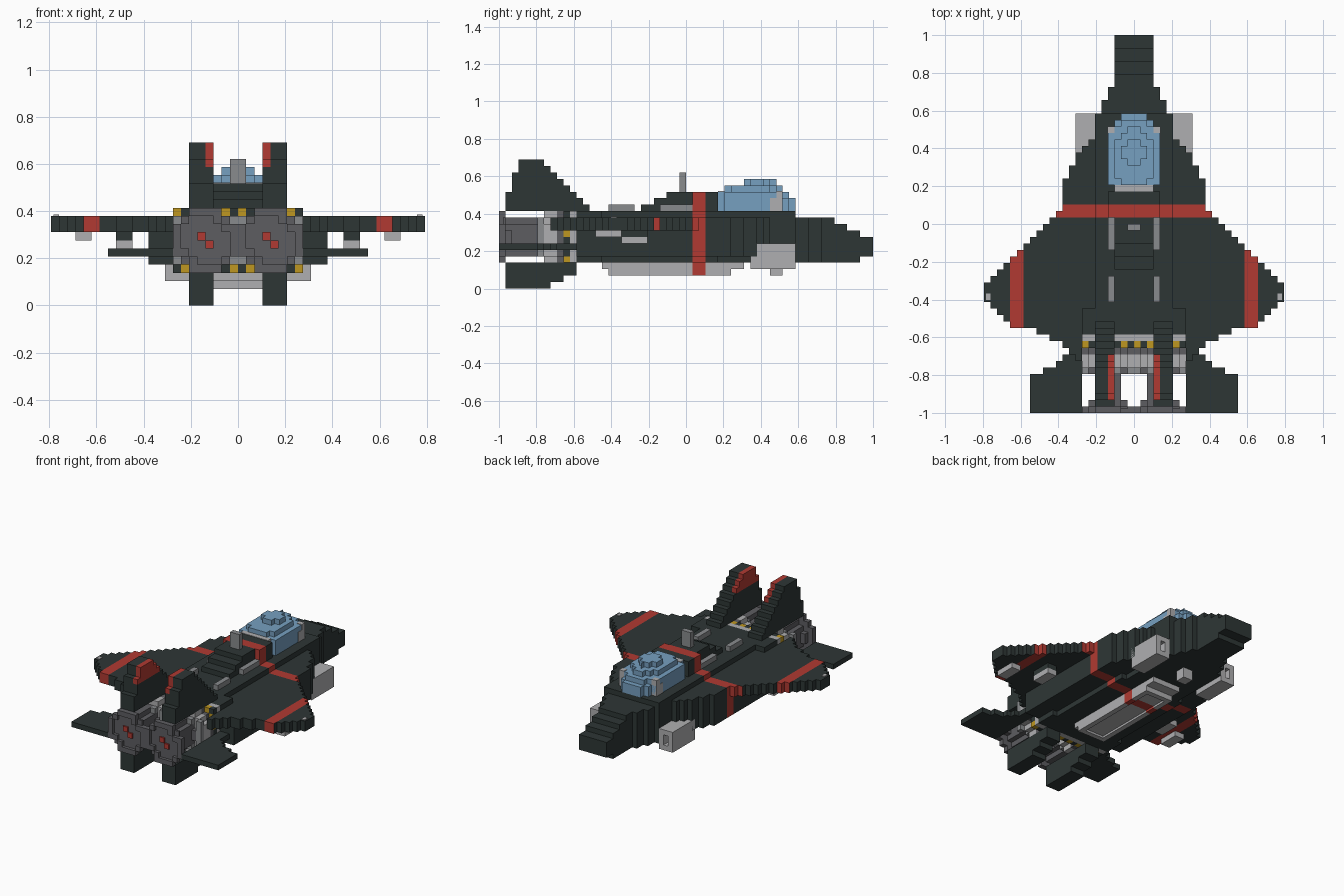
import bpy, bmesh
from mathutils import Matrix, Vector

if "Cube" in bpy.data.objects:
    bpy.data.objects.remove(bpy.data.objects["Cube"])

U = 2 / 58  # one block


def material(name, r, g, b):
    m = bpy.data.materials.new(name)
    m.use_nodes = True
    m.diffuse_color = (r, g, b, 1)
    m.node_tree.nodes["Principled BSDF"].inputs["Base Color"].default_value = (r, g, b, 1)
    return m


DARK = material("dark hull", .027, .037, .036)
RED = material("red stripe", .44, .042, .032)
BLUE = material("canopy blue", .18, .35, .53)
LIGHT = material("light grey", .43, .43, .44)
MID = material("mid grey", .25, .26, .27)
ENGINE = material("engine grey", .11, .11, .12)
YELLOW = material("hazard yellow", .52, .31, .015)


def blocks(name, boxes, mat, mirror=False, cuts=(), rule=None):
    """Join boxes (x0, x1, y0, y1, z0, z1) in block units; rule marks red faces."""
    bm = bmesh.new()
    boxes = list(boxes)
    if mirror:
        boxes += [(-b, -a, *rest) for a, b, *rest in boxes]
    for x0, x1, y0, y1, z0, z1 in boxes:
        place = Matrix.Translation(((x0 + x1) / 2, (y0 + y1) / 2, (z0 + z1) / 2))
        size = Matrix.Diagonal((x1 - x0, y1 - y0, z1 - z0, 1))
        bmesh.ops.create_cube(bm, size=1, matrix=place @ size)
    for axis, at in cuts:
        normal = Vector((0, 0, 0))
        normal[axis] = 1
        bmesh.ops.bisect_plane(bm, geom=bm.verts[:] + bm.edges[:] + bm.faces[:],
                               plane_co=normal * at, plane_no=normal)
    if rule:
        for f in bm.faces:
            f.material_index = int(rule(f.calc_center_median()))
    bmesh.ops.scale(bm, vec=(U, U, U), verts=bm.verts)
    mesh = bpy.data.meshes.new(name)
    bm.to_mesh(mesh)
    bm.free()
    mesh.materials.append(mat)
    mesh.materials.append(RED)
    ob = bpy.data.objects.new(name, mesh)
    bpy.context.collection.objects.link(ob)
    return ob


def octagon(cx, r, y0, y1, cz=8):
    """Three crossing boxes that make a stepped disc."""
    return [(cx - a, cx + a, y0, y1, cz - b, cz + b)
            for a, b in ((r, r - 2), (r - 1, r - 1), (r - 2, r))]


BAND = [(1, 1), (1, 3)]


def in_band(c):
    return 1 <= c.y <= 3


# Fuselage, with stepped shoulders and nose
hull = [(-6, 6, -17, 17, 4, 12), (-7, 7, -17, 5, 4, 11), (-8, 8, -17, -13, 4, 12)]
hull += [(-w, w, -17, y, 5, 11) for w, y in ((11, 7), (10, 9), (9, 11), (8, 12), (7, 13))]
blocks("fuselage", hull, DARK, cuts=BAND, rule=in_band)
blocks("nose", [(-5, 5, 17, 19, 4, 11), (-4, 4, 19, 21, 4, 11), (-3, 3, 21, 23, 4, 11),
                (-3, 3, 23, 25, 4, 10), (-3, 3, 25, 27, 4, 9), (-3, 3, 27, 29, 5, 8)], DARK)
blocks("spine", [(-3, 3, y, 5, z, z + 1) for y, z in ((-7, 12), (-5, 13), (-3, 14))]
       + [(-4, 4, 1, 5, 12, 15)], DARK, cuts=BAND, rule=in_band)

# Wings, one row of blocks at a time
trailing = [22, 21, 20, 19, 15, 13, 11, 10, 9]
rows = {y: min(23, 13 - y) for y in range(-12, 2)}
rows.update({-13 - i: w for i, w in enumerate(trailing)})
blocks("wings", [(8 if y < -17 else 6, w, y, y + 1, 9, 11) for y, w in rows.items()], DARK,
       mirror=True, cuts=BAND + [(0, s * x) for s in (1, -1) for x in (17, 19)],
       rule=lambda c: in_band(c) or 17 < abs(c.x) < 19)
blocks("wing_tip_lights", [(22, 22.7, -11.7, -10.7, 11, 11.15)], LIGHT, mirror=True)

# Tailplanes
blocks("tailplanes", [(8, 16, -29, -23, 6, 7), (8, 14, -23, -22, 6, 7), (8, 12, -22, -21, 6, 7),
                      (8, 11, -21, -20, 6, 7), (8, 10, -20, -17, 6, 7)], DARK, mirror=True)

# Tail fins with red inner tops, and ventral fins
fins = [(3, 6, -28 + (z - 12) // 3, -3 - z, z, z + 1) for z in range(12, 20)]
blocks("tail_fins", fins, DARK, mirror=True, cuts=[(0, 4), (0, -4)],
       rule=lambda c: abs(c.x) < 4 and c.z > 17)
blocks("ventral_fins", [(3, 6, -28, -17, 2, 4), (3, 6, -28, -19, 1, 2), (3, 6, -28, -21, 0, 1)],
       DARK, mirror=True)

# Canopy
canopy = []
for z, w, y0, y1 in ((12, 4, 5, 17), (13, 4, 5, 17), (14, 4, 5, 16), (15, 3, 6, 15), (16, 2, 9, 14)):
    canopy += [(-w, w, y0 + 1, y1 - 2, z, z + 1), (1 - w, w - 1, y0, y1 - 1, z, z + 1),
               (2 - w, w - 2, y0, y1, z, z + 1)]
blocks("canopy", canopy, BLUE)
blocks("canopy_frame_sides", [(3, 4.1, 13, 15, 12, 14), (3, 4.1, 14, 15, 14, 15.1)], LIGHT, mirror=True)
blocks("canopy_frame_rear", [(-3, 3, 5, 6, 14, 15.1)], LIGHT)

# Dorsal details
blocks("dorsal_vents", [(3, 4, -12, -8, 12, 13), (3, 4, -4, 1, 12, 13)], MID, mirror=True)
blocks("antenna", [(-1, 1, -1, 0, 15, 18)], MID)

# Intake pods: four walls around an opening
blocks("intake_pods", [(6, 7, 10, 17, 3, 7), (8, 9, 10, 17, 3, 7), (7, 8, 10, 17, 3, 4),
                       (7, 8, 10, 17, 6, 7), (7, 8, 10, 15, 4, 6)], LIGHT, mirror=True)

# Belly tray with a raised rim, and sensor
blocks("belly_tray", [(-3, 3, -13, 9, 3, 4), (-3, -2, -12, 7, 2, 3), (2, 3, -12, 7, 2, 3),
                      (-2, 2, -12, -11, 2, 3), (-2, 2, 6, 7, 2, 3), (-2, 2, -11, 6, 2.4, 3)],
       LIGHT, cuts=BAND, rule=in_band)
blocks("belly_sensor", [(-1, 1, 13, 15, 2, 4)], LIGHT)

# Underwing stores
blocks("pylons", [(13, 15, -10, -6, 8, 9)], DARK, mirror=True)
blocks("inner_stores", [(13, 15, -10, -6, 7, 8)], LIGHT, mirror=True)
blocks("outer_stores", [(18, 20, -14, -10, 8, 9)], LIGHT, mirror=True)

# Engine bulkhead with hazard checks
blocks("bulkhead", [(-8, 8, -18, -17, 4, 12)], LIGHT)
for name, mat, odd in (("hazard_yellow_checks", YELLOW, 1), ("hazard_dark_checks", DARK, 0)):
    blocks(name, [(x, x + 1, -19, -18, z, z + 1) for x in range(-8, 8) for z in range(4, 12)
                  if (x + z) % 2 == odd], mat)

# Engines: collars, exhaust tube, toothed nozzle
for side, cx in (("left", 4), ("right", -4)):
    blocks(side + "_engine_core", octagon(cx, 4, -20, -19) + octagon(cx, 3, -23, -22), ENGINE)
    blocks(side + "_engine_collar", octagon(cx, 4, -22, -20), LIGHT)
    blocks(side + "_engine_ribs", [(cx + x, cx + x + 1, -23, -22, 5, 11) for x in (-4, -2, 1, 3)], MID)
    blocks(side + "_exhaust_tube", [(cx - 2, cx + 2, -28, -23, 6, 10), (cx - 1, cx + 1, -28, -23, 5, 11)], ENGINE)
    blocks(side + "_nozzle_disc", octagon(cx, 4, -28.4, -28) + octagon(cx, 3, -28, -27), ENGINE)
    teeth = [(cx + x, cx + x + 1, -29, -28.4, 8 + z, 9 + z) for x in range(-4, 4) for z in range(-4, 4)
             if 7 < (x + .5) ** 2 + (z + .5) ** 2 < 17 and ((x + z) % 2 or abs(x + .5) > 3 or abs(z + .5) > 3)]
    blocks(side + "_nozzle_teeth", teeth, ENGINE)
    first = 3 if cx > 0 else -5
    blocks(side + "_nozzle_glow", [(first, first + 1, -28.7, -28.4, 8, 9),
                                   (first + 1, first + 2, -28.7, -28.4, 7, 8)], RED)
